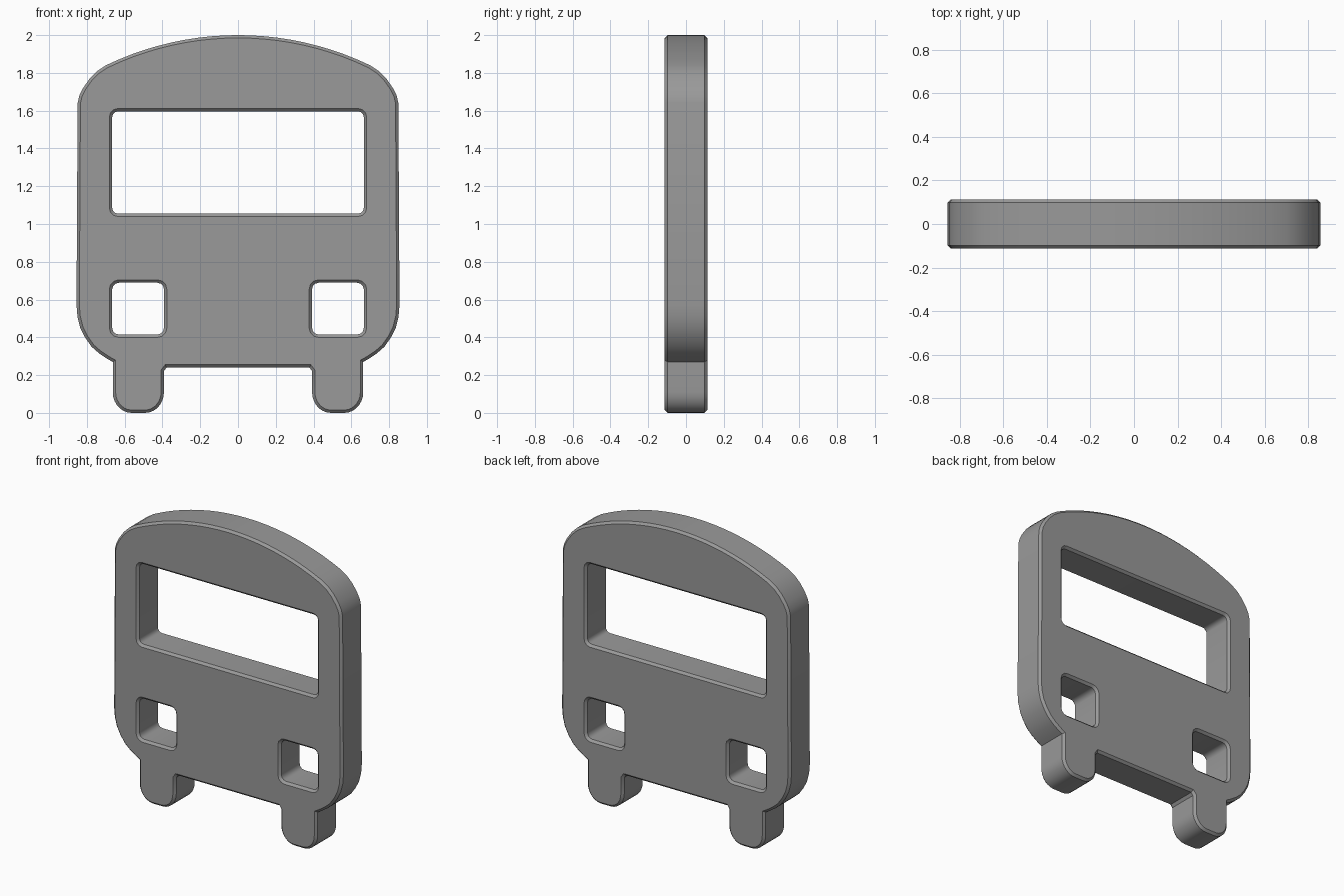
import bpy, bmesh, math

if "Cube" in bpy.data.objects:
    bpy.data.objects.remove(bpy.data.objects["Cube"])

BEVEL = 0.015
HALF_DEPTH = 0.113


def corner_arc(cx, cz, rx, rz, a0, a1, steps):
    """Points along an elliptical arc, angles in degrees."""
    return [(cx + rx * math.cos(math.radians(a0 + (a1 - a0) * i / steps)),
             cz + rz * math.sin(math.radians(a0 + (a1 - a0) * i / steps)))
            for i in range(steps + 1)]


def window(x0, x1, z0, z1, r):
    """Rounded rectangular opening."""
    pts = []
    for cx, cz, a in ((x1 - r, z1 - r, 0), (x0 + r, z1 - r, 90),
                      (x0 + r, z0 + r, 180), (x1 - r, z0 + r, 270)):
        pts += corner_arc(cx, cz, r, r, a, a + 90, 3)
    return pts


# Right half of the silhouette: domed roof, shoulder, side, lower corner
R = 1.61
half = [(x, 2 - R + math.sqrt(R * R - x * x)) for x in [0.07 * i for i in range(1, 11)]]
half += [(0.745, 1.81), (0.785, 1.77), (0.82, 1.72), (0.84, 1.68), (0.849, 1.64),
         (0.855, 0.57), (0.85, 0.51), (0.835, 0.45), (0.81, 0.40),
         (0.775, 0.35), (0.735, 0.315), (0.69, 0.285), (0.663, 0.27)]
# Wheel at the bottom and the step up to the underside
half += corner_arc(0.563, 0.11, 0.10, 0.11, 0, -90, 7)
half += corner_arc(0.492, 0.11, 0.10, 0.11, -90, -180, 7)
half += [(0.392, 0.222), (0.378, 0.24)]
outline = [(0, 2)] + half + [(-x, z) for x, z in reversed(half)]

# Windscreen and two headlight openings
loops = [outline,
         window(-0.666, 0.666, 1.055, 1.596, 0.03),
         window(0.392, 0.666, 0.415, 0.689, 0.035),
         window(-0.666, -0.392, 0.415, 0.689, 0.035)]

# Filled, extruded and chamfered profile
curve = bpy.data.curves.new("bus_front_plate", 'CURVE')
curve.dimensions = '2D'
curve.fill_mode = 'BOTH'
curve.extrude = HALF_DEPTH - BEVEL
curve.bevel_depth = BEVEL
curve.bevel_resolution = 0
curve.offset = -BEVEL
for pts in loops:
    s = curve.splines.new('POLY')
    s.points.add(len(pts) - 1)
    for p, (x, z) in zip(s.points, pts):
        p.co = (x, z, 0, 1)
    s.use_cyclic_u = True

plate = bpy.data.objects.new("bus_front_plate", curve)
bpy.context.collection.objects.link(plate)
plate.rotation_euler.x = math.pi / 2
bpy.context.view_layer.objects.active = plate
plate.select_set(True)
bpy.ops.object.convert(target='MESH')
plate = bpy.context.object
bpy.ops.object.transform_apply(location=False, rotation=True, scale=False)

# Weld caps to the rim and shade
bm = bmesh.new()
bm.from_mesh(plate.data)
bmesh.ops.remove_doubles(bm, verts=bm.verts, dist=0.0005)
bmesh.ops.recalc_face_normals(bm, faces=bm.faces)
bm.to_mesh(plate.data)
bm.free()
bpy.ops.object.shade_smooth_by_angle(angle=math.radians(32))

# Dark grey finish
grey = bpy.data.materials.new("dark_grey")
grey.diffuse_color = (0.32, 0.32, 0.32, 1)
grey.use_nodes = True
grey.node_tree.nodes["Principled BSDF"].inputs["Base Color"].default_value = grey.diffuse_color
plate.data.materials.clear()
plate.data.materials.append(grey)
